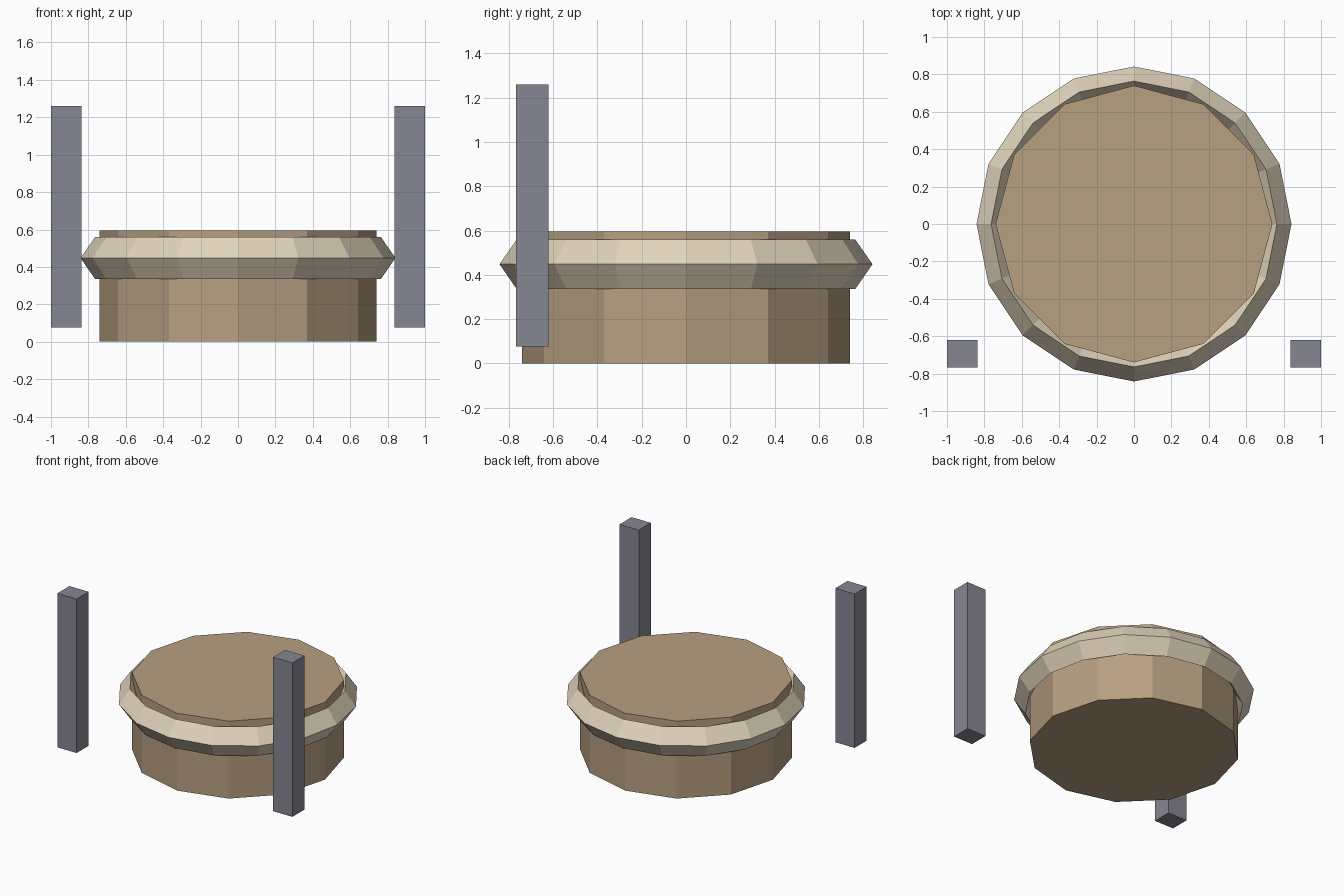
import bpy
from math import cos, sin, pi

if "Cube" in bpy.data.objects:
    bpy.data.objects.remove(bpy.data.objects["Cube"])


def material(name, rgb):
    m = bpy.data.materials.new(name)
    m.diffuse_color = (*rgb, 1)
    m.use_nodes = True
    m.node_tree.nodes["Principled BSDF"].inputs["Base Color"].default_value = m.diffuse_color
    return m


def add_object(name, verts, faces, mat):
    me = bpy.data.meshes.new(name)
    me.from_pydata(verts, [], faces)
    me.materials.append(mat)
    ob = bpy.data.objects.new(name, me)
    bpy.context.collection.objects.link(ob)
    return ob


def circle(n, r, z):
    return [(r * cos(2 * pi * i / n), r * sin(2 * pi * i / n), z) for i in range(n)]


def bands(n, pairs):
    return [(a * n + i, a * n + (i + 1) % n, b * n + (i + 1) % n, b * n + i)
            for a, b in pairs for i in range(n)]


tan = material("tan", (0.47, 0.35, 0.22))
cream = material("cream", (0.75, 0.66, 0.5))
slate = material("slate", (0.24, 0.24, 0.29))

# Twelve-sided drum body
n = 12
add_object("drum_body", circle(n, 0.74, 0) + circle(n, 0.74, 0.595),
           bands(n, [(0, 1)]) + [tuple(reversed(range(n))), tuple(range(n, 2 * n))], tan)

# Rim ring with a diamond cross-section
profile = [(0.842, 0.448), (0.764, 0.56), (0.686, 0.448), (0.764, 0.335)]
n = 16
add_object("rim_ring", [v for r, z in profile for v in circle(n, r, z)],
           bands(n, [(0, 1), (1, 2), (2, 3), (3, 0)]), cream)

# Pair of upright posts at the front
for side, label in ((-1, "left"), (1, "right")):
    bpy.ops.mesh.primitive_cube_add(size=1, location=(side * 0.918, -0.694, 0.668))
    post = bpy.context.object
    post.name = label + "_post"
    post.scale = (0.164, 0.146, 1.184)
    post.data.materials.append(slate)
